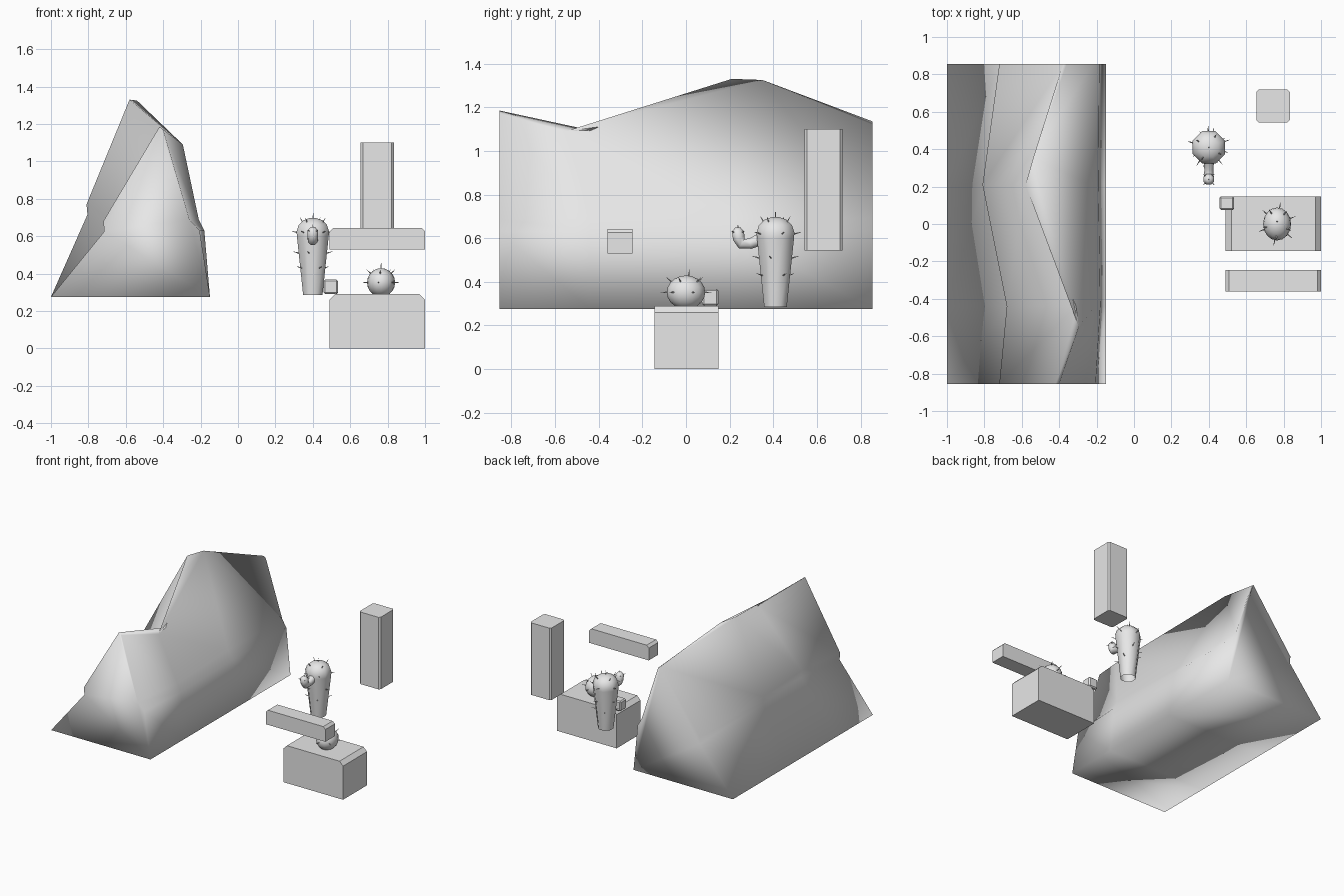
import bpy, bmesh, math
from mathutils import Vector

cube = bpy.data.objects.get("Cube")
if cube:
    bpy.data.objects.remove(cube, do_unlink=True)

# One plain grey for everything
grey = bpy.data.materials.new("plain_grey")
grey.use_nodes = True
COLOR = (0.8, 0.8, 0.8, 1)
grey.diffuse_color = COLOR
grey.node_tree.nodes["Principled BSDF"].inputs["Base Color"].default_value = COLOR


def finish(name, bm, smooth=None):
    bmesh.ops.recalc_face_normals(bm, faces=bm.faces)
    mesh = bpy.data.meshes.new(name)
    bm.to_mesh(mesh)
    bm.free()
    mesh.materials.append(grey)
    obj = bpy.data.objects.new(name, mesh)
    bpy.context.collection.objects.link(obj)
    if smooth is not None:
        bpy.ops.object.select_all(action='DESELECT')
        obj.select_set(True)
        bpy.context.view_layer.objects.active = obj
        bpy.ops.object.shade_smooth_by_angle(angle=math.radians(smooth))
    return obj


def skin(bm, rings, caps=(True, True)):
    """Join closed rings of points into a tube."""
    loops = [[bm.verts.new(p) for p in ring] for ring in rings]
    n = len(loops[0])
    for a, b in zip(loops, loops[1:]):
        for i in range(n):
            j = (i + 1) % n
            bm.faces.new((a[i], a[j], b[j], b[i]))
    for cap, loop in zip(caps, (loops[0], loops[-1])):
        if cap:
            bm.faces.new(loop)


def box(name, x, y, z, bevel=0, pick=None):
    bm = bmesh.new()
    bmesh.ops.create_cube(bm, size=1)
    for v in bm.verts:
        v.co = [r[0] + (c + 0.5) * (r[1] - r[0]) for c, r in zip(v.co, (x, y, z))]
    if bevel:
        edges = [e for e in bm.edges if pick is None or pick(e, z[1])]
        bmesh.ops.bevel(bm, geom=edges, offset=bevel, segments=1, affect='EDGES')
    return finish(name, bm)


def end_top_edge(e, top):
    a, b = (v.co for v in e.verts)
    return min(a.z, b.z) > top - 0.001 and abs(a.x - b.x) < 0.001


def upright_edge(e, top):
    a, b = (v.co for v in e.verts)
    return abs(a.z - b.z) > 0.1


# Ridge: station y, crest (x, y, z), crest far side, left fold, right fold
stations = [
    (-0.855, (-0.42, -0.855, 1.185), (-0.40, -0.855, 1.17), (-0.72, 0.68), -0.26),
    (-0.44, (-0.31, -0.44, 1.095), (-0.295, -0.55, 1.09), (-0.68, 0.69), -0.21),
    (0.21, (-0.58, 0.21, 1.33), (-0.54, 0.35, 1.325), (-0.81, 0.77), -0.23),
    (0.855, (-0.38, 0.855, 1.135), (-0.36, 0.855, 1.12), (-0.72, 0.68), -0.22),
]
BASE = 0.275
bm = bmesh.new()
skin(bm, [[(-1, y, BASE), (lx + 0.005, y, lz - 0.055), (lx, y, lz), crest, far,
           (rx, y, 0.69), (rx / 2 - 0.075, y, 0.63), (-0.15, y, BASE)]
          for y, crest, far, (lx, lz), rx in stations])
finish("rock_ridge", bm, 180)

# Blocks
box("stone_block", (0.49, 1), (-0.145, 0.148), (0, 0.29), 0.03, end_top_edge)
box("floating_beam", (0.49, 1), (-0.36, -0.245), (0.53, 0.643), 0.018, end_top_edge)
box("floating_post", (0.655, 0.833), (0.543, 0.718), (0.543, 1.10), 0.012, upright_edge)
box("small_cube", (0.458, 0.534), (0.074, 0.148), (0.29, 0.368), 0.008)


def ring(center, radius, axis, sides=8):
    """Ring around an axis lying in the YZ plane."""
    u = Vector((1, 0, 0))
    w = Vector(axis).normalized().cross(u)
    pts = []
    for i in range(sides):
        a = 2 * math.pi * (i + 0.5) / sides
        pts.append(Vector(center) + radius * (u * math.cos(a) + w * math.sin(a)))
    return pts


# Tall cactus body with domed top
CX, CY = 0.40, 0.41
profile = [(0.056, 0.285), (0.092, 0.60), (0.094, 0.625), (0.082, 0.66),
           (0.055, 0.685), (0.02, 0.696)]
bm = bmesh.new()
skin(bm, [ring((CX, CY, z), r, (0, 0, 1)) for r, z in profile], (False, True))
finish("tall_cactus", bm, 46)

# Bent arm: y, z, radius, axis
arm = [(0.35, 0.60, 0.032, (0, -1, -0.3)), (0.295, 0.575, 0.026, (0, -1, -0.2)),
       (0.255, 0.575, 0.027, (0, -1, 0.6)), (0.242, 0.60, 0.03, (0, -0.4, 1)),
       (0.238, 0.63, 0.03, (0, 0, 1)), (0.238, 0.648, 0.014, (0, 0, 1))]
bm = bmesh.new()
skin(bm, [ring((CX, y, z), r, axis) for y, z, r, axis in arm])
finish("cactus_arm", bm, 60)

# Round cactus
BALL = Vector((0.765, 0, 0.352))
SIZE = Vector((0.075, 0.088, 0.077))
bm = bmesh.new()
bmesh.ops.create_uvsphere(bm, u_segments=16, v_segments=10, radius=1)
for v in bm.verts:
    v.co = BALL + v.co * SIZE
finish("round_cactus", bm, 180)


def add_spine(bm, point, direction, length=0.035):
    d = Vector(direction).normalized()
    made = bmesh.ops.create_cone(bm, segments=4, radius1=0.004, radius2=0.0008,
                                 depth=length, cap_ends=True)
    turn = d.to_track_quat('Z', 'Y')
    for v in made["verts"]:
        v.co = Vector(point) + d * (length / 2 - 0.005) + turn @ v.co


def polar(angle, tilt):
    a, t = math.radians(angle), math.radians(tilt)
    return Vector((math.cos(a) * math.cos(t), math.sin(a) * math.cos(t), math.sin(t)))


# Spines of the round cactus
bm = bmesh.new()
for tilt, count, start in ((0, 6, 20), (40, 5, 50), (82, 1, 90)):
    for k in range(count):
        d = polar(start + 360 * k / count, tilt)
        add_spine(bm, BALL + d * SIZE, d)
finish("round_cactus_spines", bm)

# Spines of the tall cactus and its arm
bm = bmesh.new()
for z, r, tilt, count, start in ((0.43, 0.07, 15, 4, 30), (0.51, 0.08, 15, 4, 75),
                                 (0.62, 0.088, 15, 5, 20), (0.675, 0.062, 55, 4, 60)):
    for k in range(count):
        d = polar(start + 360 * k / count, tilt)
        flat = Vector((d.x, d.y, 0)).normalized()
        add_spine(bm, Vector((CX, CY, z)) + flat * r, d)
add_spine(bm, (CX, CY, 0.694), (0.1, 0, 1))
for k in range(4):
    d = polar(90 * k + 45, 20)
    add_spine(bm, Vector((CX, 0.238, 0.618)) + d * 0.028, d, 0.022)
add_spine(bm, (CX, 0.238, 0.645), (0, 0, 1), 0.022)
finish("tall_cactus_spines", bm)
